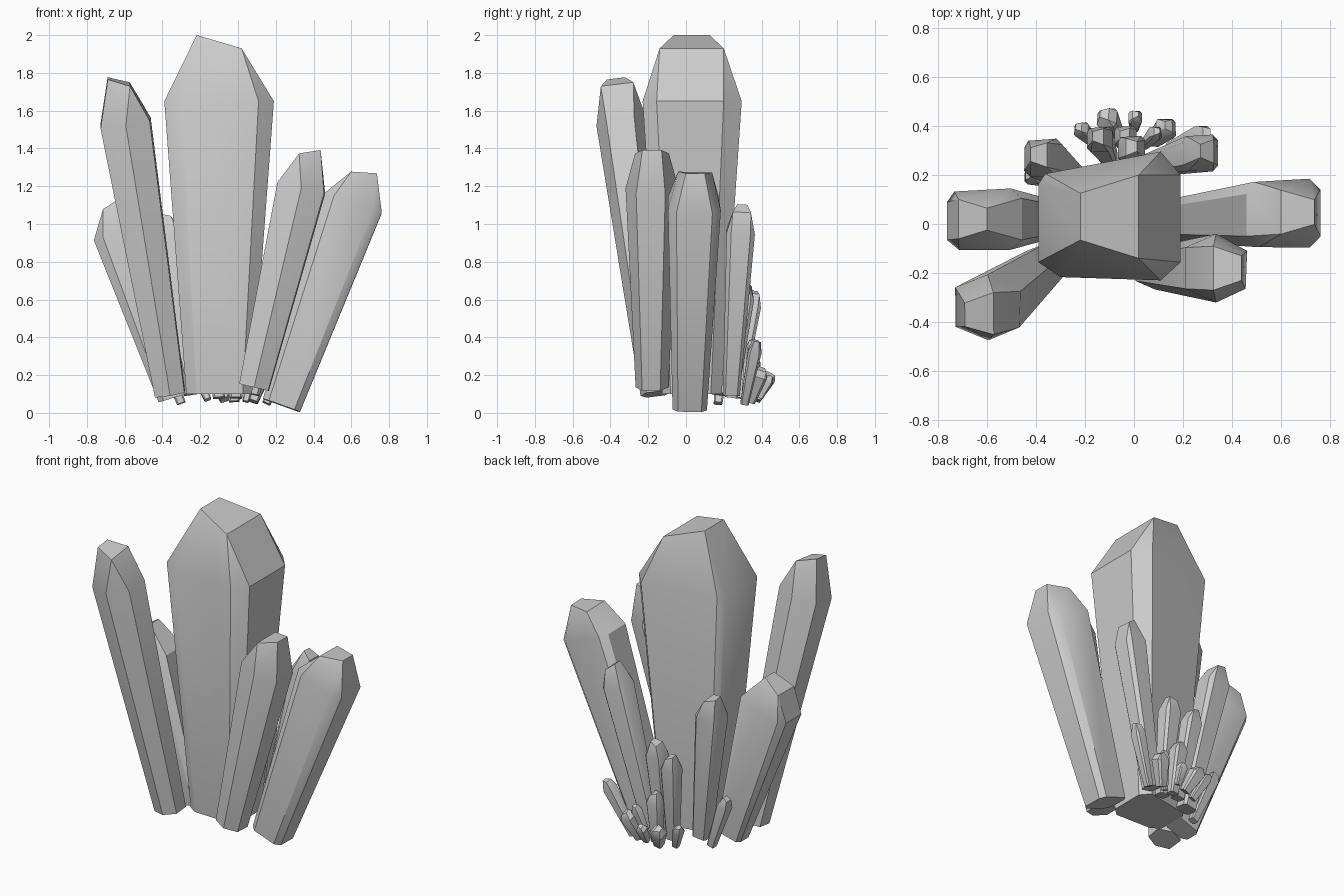
import bpy, bmesh
from math import radians
from mathutils import Vector

if "Cube" in bpy.data.objects:
    bpy.data.objects.remove(bpy.data.objects["Cube"])

# Cross-sections as fractions of the half widths
BOX = [(-1, -.68), (-.68, -1), (.7, -1), (1, -.68), (1, .68), (.7, 1), (-.8, .9), (-1, .55)]
HEX = [(-1, -.6), (0, -1), (.95, -.6), (1, .5), (0, 1), (-1, .6)]
MAIN = [(-1, -.7), (-.69, -.93), (.72, -.98), (1, -.7), (1, .64), (.72, 1), (-.9, .66), (-1, .5)]


def crystal(name, base, shoulder, hx, hy, cap, taper=.6, section=BOX, flip=1):
    """Tapered prism from base to shoulder with a sloping chisel tip; flip mirrors the slope."""
    b, s = Vector(base), Vector(shoulder)
    q = Vector((0, 0, 1)).rotation_difference(s - b)
    pts = [b + q @ Vector((x * hx * taper, y * hy * taper, 0)) for x, y in section]
    pts += [s + q @ Vector((x * hx, y * hy, 0)) for x, y in section]
    # high narrow edge and low wide edge of the tip
    for fx, fy, fz in ((-.41, .36, 1), (.41, .64, .8)):
        for side in (-1, 1):
            pts.append(s + q @ Vector((fx * flip * hx, fy * side * hy, fz * cap)))
    bm = bmesh.new()
    for p in pts:
        bm.verts.new(p)
    bmesh.ops.convex_hull(bm, input=bm.verts[:])
    bmesh.ops.dissolve_limit(bm, angle_limit=radians(1), verts=bm.verts[:], edges=bm.edges[:])
    bmesh.ops.recalc_face_normals(bm, faces=bm.faces[:])
    me = bpy.data.meshes.new(name)
    bm.to_mesh(me)
    bm.free()
    ob = bpy.data.objects.new(name, me)
    bpy.context.collection.objects.link(ob)
    bpy.context.view_layer.objects.active = ob
    ob.select_set(True)
    bpy.ops.object.shade_smooth_by_angle(angle=radians(32))
    ob.select_set(False)


# Large crystals
crystal("main_crystal", (-.1, .03, .1), (-.1, .03, 1.65), .29, .265, .35, .6, MAIN)
crystal("front_left_crystal", (-.36, -.16, .1), (-.595, -.34, 1.535), .135, .135, .25, .6, HEX)
crystal("front_right_crystal", (.085, -.18, .135), (.335, -.18, 1.19), .13, .14, .22, .62, HEX, -1)
crystal("right_crystal", (.23, .02, .04), (.61, .045, 1.11), .16, .14, .19, .65, BOX, -1)
crystal("left_crystal", (-.34, .02, .08), (-.61, .02, .96), .16, .125, .18, .52, BOX, -1)

# Medium crystals at the back
crystal("back_left_crystal", (-.24, .18, .1), (-.37, .27, .93), .078, .078, .13)
crystal("back_right_crystal", (.07, .24, .1), (.27, .29, .96), .075, .075, .14)

# Small crystals clustered at the back: base, shoulder, half width, cap
small = [
    ((-.30, .17, .05), (-.41, .2, .34), .038, .06),
    ((-.10, .27, .08), (-.14, .345, .56), .052, .09),
    ((-.01, .24, .08), (-.01, .305, .60), .055, .09),
    ((-.02, .32, .06), (-.035, .355, .33), .045, .06),
    ((.15, .31, .05), (.275, .365, .33), .036, .06),
    ((-.07, .37, .07), (-.11, .432, .18), .042, .04),
    ((.0, .39, .08), (.005, .435, .17), .028, .03),
    ((.08, .34, .06), (.13, .39, .2), .042, .04),
    ((.04, .32, .06), (.085, .37, .24), .027, .04),
    ((-.16, .33, .07), (-.215, .385, .2), .03, .035),
]
for i, (b, s, r, c) in enumerate(small):
    crystal(f"small_crystal_{i + 1}", b, s, r, r, c, .62, BOX, 1 if i % 2 else -1)
